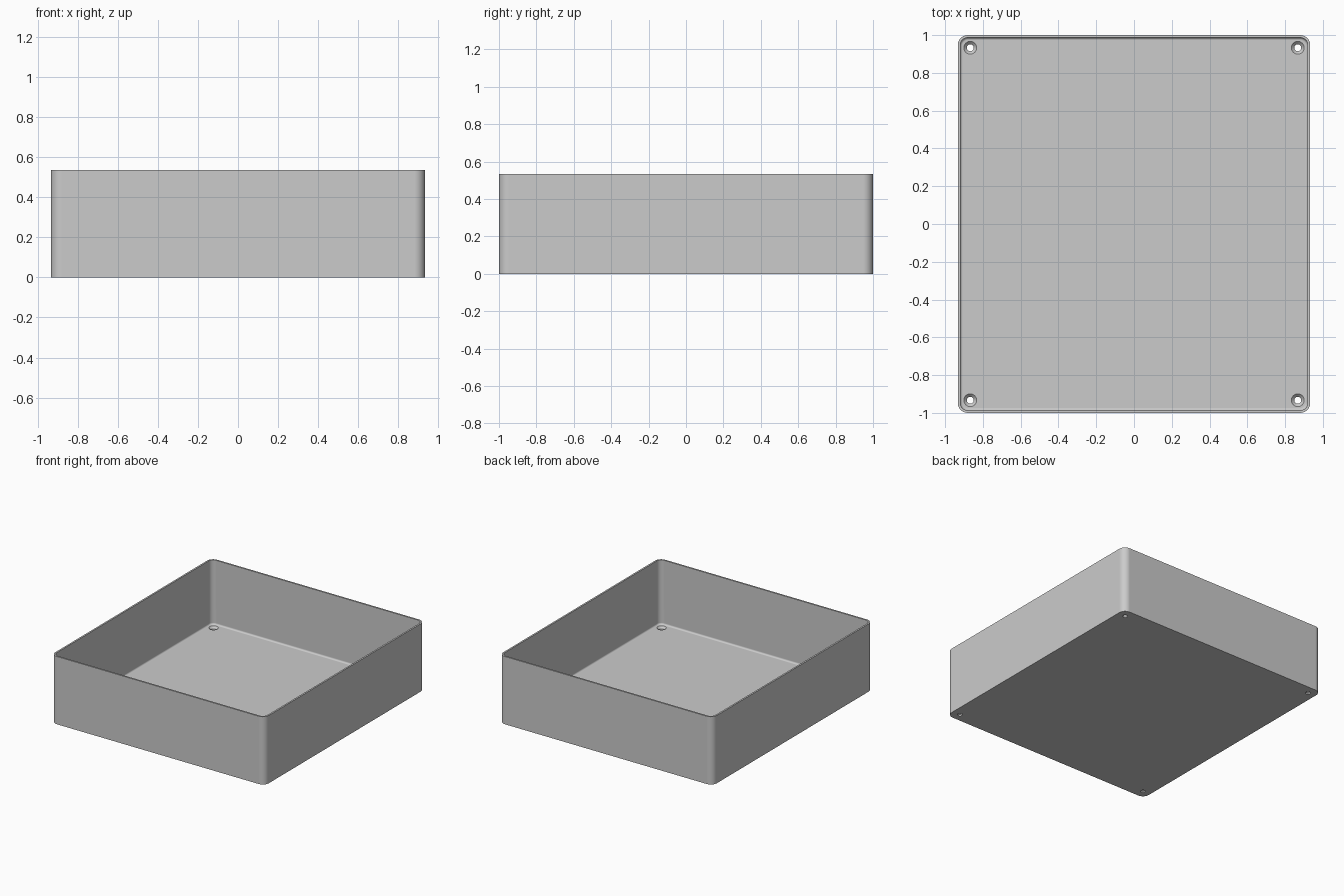
import bpy, bmesh
from math import sin, cos, pi

cube = bpy.data.objects.get("Cube")
if cube:
    bpy.data.objects.remove(cube, do_unlink=True)

HALF_X, HALF_Y, HEIGHT = 0.933, 1.0, 0.535
CORNER, WALL, FLOOR, FILLET = 0.053, 0.0133, 0.0267, 0.0133
HOLE, SINK = 0.018, 0.034

# Plain grey plastic
grey = bpy.data.materials.new("grey plastic")
grey.use_nodes = True
colour = (0.6, 0.6, 0.6, 1)
grey.diffuse_color = colour
grey.node_tree.nodes["Principled BSDF"].inputs["Base Color"].default_value = colour


def skin(name, loops):
    """Closed solid through a stack of matching loops, capped at both ends."""
    bm = bmesh.new()
    rings = [[bm.verts.new(p) for p in loop] for loop in loops]
    n = len(rings[0])
    for a, b in zip(rings, rings[1:]):
        for i in range(n):
            j = (i + 1) % n
            bm.faces.new((a[i], a[j], b[j], b[i]))
    bm.faces.new(rings[0][::-1])
    bm.faces.new(rings[-1])
    bmesh.ops.recalc_face_normals(bm, faces=bm.faces)
    mesh = bpy.data.meshes.new(name)
    bm.to_mesh(mesh)
    bm.free()
    mesh.materials.append(grey)
    obj = bpy.data.objects.new(name, mesh)
    bpy.context.collection.objects.link(obj)
    return obj


def rounded_rectangle(inset, z, steps=8):
    r = CORNER - inset
    points = []
    for q, (sx, sy) in enumerate([(1, 1), (-1, 1), (-1, -1), (1, -1)]):
        for k in range(steps + 1):
            a = (q + k / steps) * pi / 2
            points.append((sx * (HALF_X - CORNER) + r * cos(a),
                           sy * (HALF_Y - CORNER) + r * sin(a), z))
    return points


def circle(x, y, r, z, sides=32):
    return [(x + r * cos(2 * pi * i / sides), y + r * sin(2 * pi * i / sides), z)
            for i in range(sides)]


# Open tray: outer wall, rim, inner wall, then a fillet down to the floor
section = [(0, 0), (0, HEIGHT), (WALL, HEIGHT)]
for k in range(5):
    a = k / 4 * pi / 2
    section.append((WALL + FILLET * (1 - cos(a)), FLOOR + FILLET * (1 - sin(a))))
tray = skin("tray", [rounded_rectangle(i, z) for i, z in section])

# Countersunk screw holes in the four floor corners
bpy.context.view_layer.objects.active = tray
for sx in (-1, 1):
    for sy in (-1, 1):
        x, y = sx * 0.867, sy * 0.933
        stack = [(HOLE, -0.02), (HOLE, FLOOR - (SINK - HOLE)),
                 (SINK, FLOOR), (SINK, FLOOR + 0.02)]
        cutter = skin("screw_hole_cutter", [circle(x, y, r, z) for r, z in stack])
        cutter.hide_render = True
        cut = tray.modifiers.new("screw hole", "BOOLEAN")
        cut.operation = "DIFFERENCE"
        cut.solver = "EXACT"
        cut.object = cutter
        bpy.ops.object.modifier_apply(modifier=cut.name)
        bpy.data.objects.remove(cutter, do_unlink=True)

# Smooth corners with crisp edges and flat panels
bpy.ops.object.select_all(action="DESELECT")
tray.select_set(True)
bpy.ops.object.shade_smooth_by_angle(angle=pi / 6)
normals = tray.modifiers.new("flat panels", "WEIGHTED_NORMAL")
normals.keep_sharp = True
